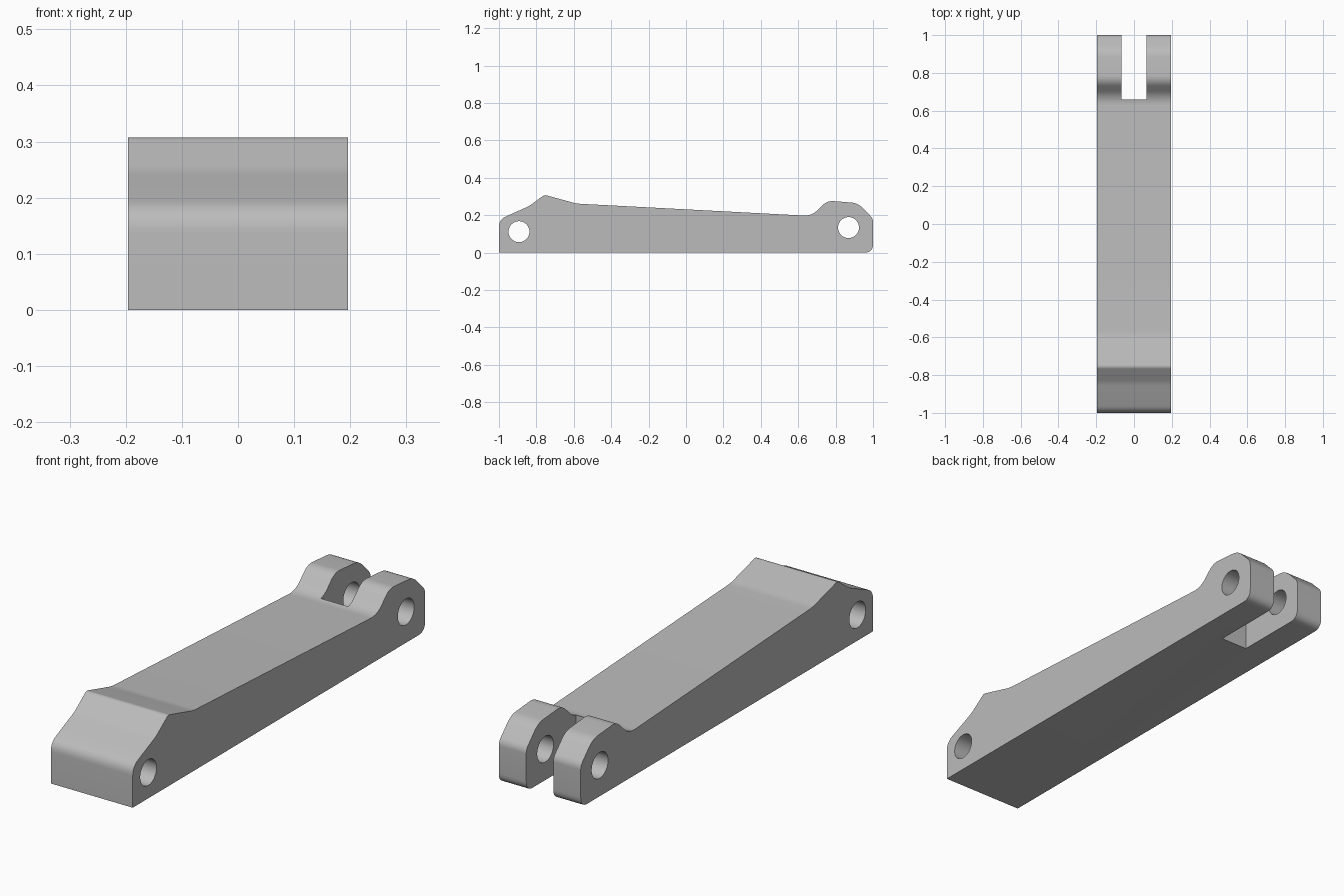
import bpy
import bmesh
import math
from mathutils import Vector

if "Cube" in bpy.data.objects:
    bpy.data.objects.remove(bpy.data.objects["Cube"])

HALF_WIDTH = 0.196
HOLE_RADIUS = 0.056

grey = bpy.data.materials.new("plain grey")
grey.use_nodes = True
colour = (0.5, 0.5, 0.5, 1)
grey.diffuse_color = colour
grey.node_tree.nodes["Principled BSDF"].inputs["Base Color"].default_value = colour


def rounded(corners, steps=8):
    """Round each (y, z, trim) corner, trim being the length cut off its sides."""
    points = []
    for i, (y, z, trim) in enumerate(corners):
        corner = Vector((y, z))
        if trim == 0:
            points.append(corner)
            continue
        before = Vector(corners[i - 1][:2])
        after = Vector(corners[(i + 1) % len(corners)][:2])
        a = corner + (before - corner).normalized() * trim
        b = corner + (after - corner).normalized() * trim
        for k in range(steps + 1):
            t = k / steps
            points.append(a * (1 - t) ** 2 + corner * 2 * t * (1 - t) + b * t * t)
    return points


def extrude_profile(name, points, half_width):
    """Make a solid from a side profile, extruded along x."""
    bm = bmesh.new()
    face = bm.faces.new([bm.verts.new((-half_width, p[0], p[1])) for p in points])
    result = bmesh.ops.extrude_face_region(bm, geom=[face])
    moved = [v for v in result["geom"] if isinstance(v, bmesh.types.BMVert)]
    bmesh.ops.translate(bm, verts=moved, vec=(2 * half_width, 0, 0))
    bmesh.ops.recalc_face_normals(bm, faces=bm.faces)
    mesh = bpy.data.meshes.new(name)
    bm.to_mesh(mesh)
    bm.free()
    obj = bpy.data.objects.new(name, mesh)
    bpy.context.collection.objects.link(obj)
    mesh.materials.append(grey)
    return obj


def cut(target, cutter):
    """Subtract the cutter from the target and discard it."""
    mod = target.modifiers.new("cut", 'BOOLEAN')
    mod.operation = 'DIFFERENCE'
    mod.solver = 'EXACT'
    mod.object = cutter
    bpy.context.view_layer.objects.active = target
    bpy.ops.object.modifier_apply(modifier=mod.name)
    bpy.data.objects.remove(cutter)


# Lever arm: side profile with a raised front ridge and a rear knuckle
arm = extrude_profile("lever_arm", rounded([
    (-1, 0, 0), (1, 0, 0.045), (1, 0.182, 0.02), (0.918, 0.265, 0.035),
    (0.755, 0.278, 0.035), (0.672, 0.196, 0.045), (-0.585, 0.262, 0.02),
    (-0.757, 0.309, 0.012), (-0.84, 0.248, 0.02), (-1, 0.177, 0.04),
]), HALF_WIDTH)

# Fork slot at the rear
slot = extrude_profile("slot_cutter", [(0.66, -0.1), (1.1, -0.1), (1.1, 0.5), (0.66, 0.5)], 0.065)
cut(arm, slot)

# Pin holes at both ends
for y, z in ((-0.893, 0.112), (0.869, 0.134)):
    circle = [(y + HOLE_RADIUS * math.cos(math.tau * i / 48),
               z + HOLE_RADIUS * math.sin(math.tau * i / 48)) for i in range(48)]
    cut(arm, extrude_profile("hole_cutter", circle, 0.3))

# Smooth the rounded edges and keep the sides crisp
bpy.ops.object.select_all(action='DESELECT')
arm.select_set(True)
bpy.context.view_layer.objects.active = arm
bpy.ops.object.shade_smooth_by_angle(angle=math.radians(30))
